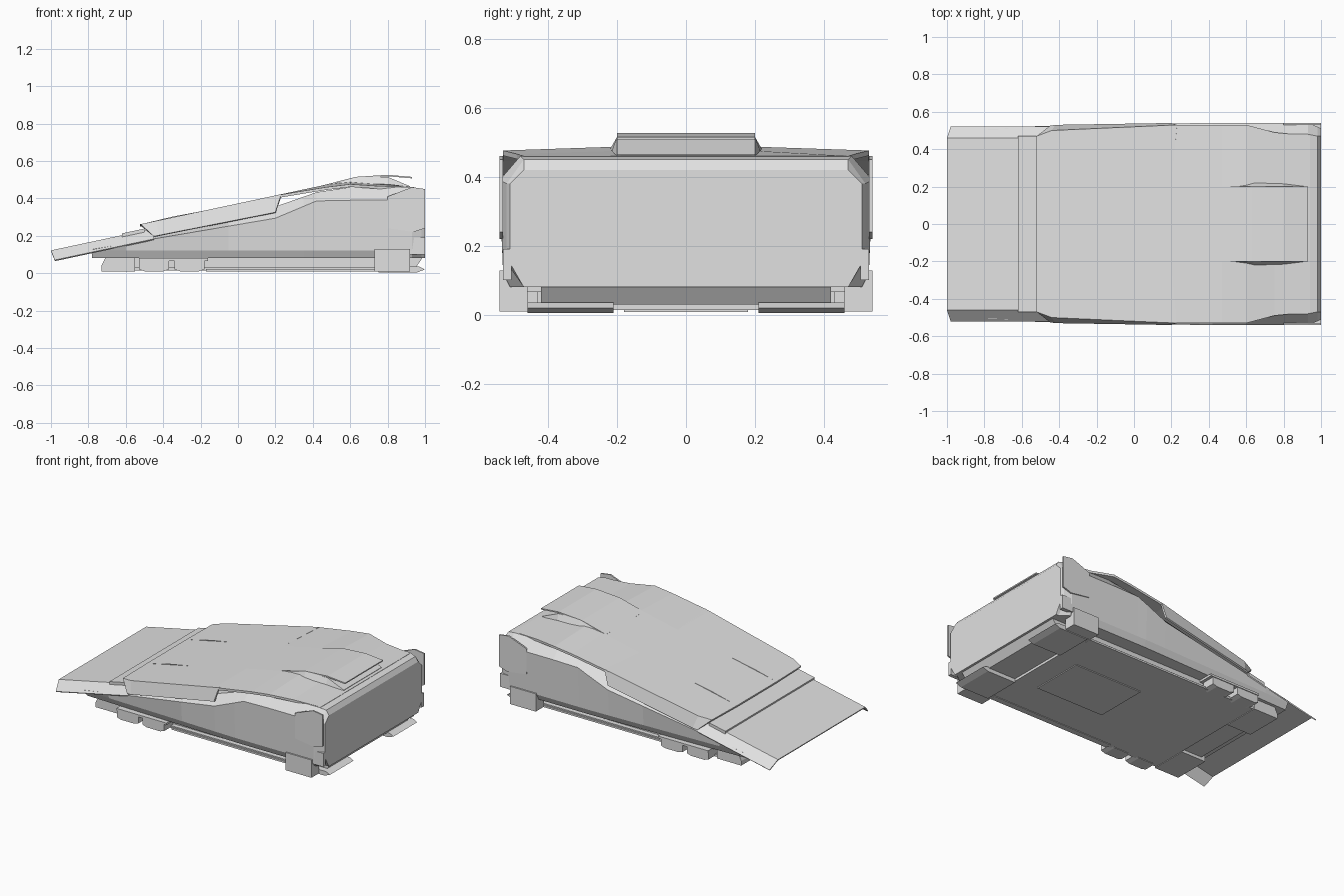
import bpy, bmesh

cube = bpy.data.objects.get("Cube")
if cube:
    bpy.data.objects.remove(cube, do_unlink=True)

grey = bpy.data.materials.new("light grey")
grey.use_nodes = True
shade = (0.75, 0.75, 0.75, 1)
grey.diffuse_color = shade
grey.node_tree.nodes["Principled BSDF"].inputs["Base Color"].default_value = shade

# Shared measurements
nose, tail = -1, 1
side, rim, spine = 0.54, 0.47, 0.2
belly, floor = 0.08, 0.01
deck = 0.46


def finish(name, bm):
    bmesh.ops.remove_doubles(bm, verts=bm.verts, dist=0.0005)
    bmesh.ops.recalc_face_normals(bm, faces=bm.faces)
    mesh = bpy.data.meshes.new(name)
    bm.to_mesh(mesh)
    bm.free()
    mesh.materials.append(grey)
    obj = bpy.data.objects.new(name, mesh)
    bpy.context.collection.objects.link(obj)
    return obj


def skin(bm, loops):
    """Join closed point loops into a capped solid."""
    rings = [[bm.verts.new(point) for point in loop] for loop in loops]
    for ring, following in zip(rings, rings[1:]):
        for i in range(len(ring)):
            bm.faces.new((ring[i - 1], ring[i], following[i], following[i - 1]))
    bm.faces.new(rings[0])
    bm.faces.new(rings[-1])


def loft(name, sections):
    """Skin rings given as (x, half profile of (y, z)), mirrored over y."""
    bm = bmesh.new()
    skin(bm, [[(x, y, z) for y, z in half] + [(x, -y, z) for y, z in reversed(half)]
              for x, half in sections])
    return finish(name, bm)


def prism(name, profile, inner, outer):
    """Extrude an (x, z) outline between two widths, on both sides."""
    bm = bmesh.new()
    for sign in (1, -1):
        skin(bm, [[(x, sign * y, z) for x, z in profile] for y in (inner, outer)])
    return finish(name, bm)


def wide_prism(name, profile, half_width):
    """Extrude an (x, z) outline right across the model."""
    bm = bmesh.new()
    skin(bm, [[(x, y, z) for x, z in profile] for y in (-half_width, half_width)])
    return finish(name, bm)


def block(front, back, bottom, top):
    return [(front, bottom), (back, bottom), (back, top), (front, top)]


def sheet(name, rows, thickness):
    """Bent panel: every row is a half line of (x, y, z), mirrored over y."""
    bm = bmesh.new()
    lines = []
    for row in rows:
        full = [(x, -y, z) for x, y, z in reversed(row)] + list(row)
        lines.append([bm.verts.new(point) for point in full])
    for line, following in zip(lines, lines[1:]):
        for i in range(len(line) - 1):
            bm.faces.new((line[i], following[i], following[i + 1], line[i + 1]))
    obj = finish(name, bm)
    up = sum(face.normal.z * face.area for face in obj.data.polygons)
    mod = obj.modifiers.new("thickness", 'SOLIDIFY')
    mod.thickness = thickness
    mod.offset = -1 if up > 0 else 1
    return obj


# Wedge hull: belly edge, undercut, side wall, shoulder and roof follow slopes
def hull_ring(x):
    swell = max(0, x - 0.2)
    shoulder = min(0.39, 0.26 + 0.17 * x + 0.25 * swell)
    roof = min(deck, 0.31 + 0.23 * x + 0.12 * swell)
    wide = min(side, 0.53 + 0.03 * x)
    return (x, [(wide - 0.1, belly), (wide - 0.03, belly), (wide - floor, min(0.12, shoulder)),
                (wide, shoulder), (wide - 0.06, roof)])


def tail_ring(x, wide, roof):
    return (x, [(0.43, belly), (rim, belly), (wide, 0.15), (wide, 0.38), (rim, roof)])


stations = [-0.78, -0.6, -0.05, spine, 0.35, 0.42, 0.6, 0.93]
loft("hull", [hull_ring(x) for x in stations]
     + [tail_ring(0.98, 0.52, 0.45), tail_ring(tail, 0.51, 0.42)])

# Tail corner plates framing the end face
prism("rear_corner_plate", [(0.8, 0.24), (0.94, 0.22), (tail, 0.24), (tail, 0.45),
                            (0.93, deck), (0.8, 0.41)], 0.53, side)
prism("rear_lower_plate", block(0.9, tail, 0.1, 0.19), 0.505, 0.53)


# Front visor with turned-down sides, running under the lid
def visor_z(x):
    return 0.335 + 0.213 * x


def visor_row(x, setback=0):
    edge = x + setback
    return [(x, deck, visor_z(x)), (edge, 0.52, visor_z(edge) - 0.056)]


sheet("visor", [visor_row(nose, 0.02), visor_row(-0.45)], 0.008)
wide_prism("visor_step", [(x, visor_z(x) + lift) for x, lift in
                          ((-0.62, -floor), (-0.62, floor), (-0.5, floor), (-0.5, -floor))], rim)


# Long lid with steep side flaps
def lid_z(x):
    return 0.373 + 0.213 * x


def lid_row(x, crease_x, crease, edge_x, edge, drop):
    return [(x, spine, lid_z(x)), (crease_x, crease, lid_z(crease_x)),
            (edge_x, edge, lid_z(edge_x) - drop)]


sheet("lid", [lid_row(-0.525, -0.52, rim, -0.45, 0.525, belly),
              lid_row(-0.44, -0.44, 0.5, -0.42, 0.53, belly),
              lid_row(spine, 0.23, 0.53, spine, side, 0.09)], 0.012)


# Rear of the lid, settling onto the deck
def settle_row(x, width, middle, edge):
    return [(x, spine, middle), (x, width, edge)]


sheet("lid_rear", [settle_row(spine, 0.53, lid_z(spine), lid_z(spine)),
                   settle_row(0.47, 0.53, lid_z(0.47), deck),
                   settle_row(0.6, 0.53, 0.487, 0.476),
                   settle_row(0.75, 0.49, 0.475, 0.466),
                   settle_row(0.94, rim, deck, deck)], 0.015)

# Slim ridges on the lid
prism("lid_ridge", [(x, lid_z(x) + lift) for x, lift in
                    ((-0.5, 0), (-0.35, 0.004), (-0.19, 0), (-0.35, -floor))], 0.205, 0.212)

# Raised tail scoop: sloping core, overhanging lip, tapered cheeks
lip = 0.515
wide_prism("tail_scoop", [(0.45, 0.45), (0.62, 0.51), (0.69, lip), (0.93, deck), (0.93, 0.45)],
           0.19)
sheet("scoop_lip", [[(x, spine, z)] for x, z in
                    ((0.45, 0.469), (0.63, lip), (0.8, 0.526), (0.93, lip))], 0.008)


def cheek_ring(x, bulge, top):
    return (x, [(0.17, deck), (spine + bulge, deck + bulge), (spine, top)])


loft("scoop_cheeks", [cheek_ring(0.5, 0, 0.47), cheek_ring(0.64, 0.02, lip),
                      cheek_ring(0.8, 0.015, lip), cheek_ring(0.92, 0, deck + 0.005)])

# Underbody with a slanted tail edge
wide_prism("belly", [(-0.7, 0.03), (0.95, 0.03), (0.985, belly), (-0.7, 0.1)], 0.42)
wide_prism("belly_plate", block(-0.55, 0.75, 0.014, 0.03), 0.45)
wide_prism("belly_hatch", block(0.1, 0.6, 0.008, 0.016), 0.18)

# Bumper plates at both ends
prism("rear_bumper", [(0.75, 0.005), (0.96, 0.005), (tail, 0.02), (0.97, 0.035),
                      (0.75, 0.035)], 0.21, deck)
prism("front_bumper", [(-0.73, floor), (-0.55, floor), (-0.55, belly), (-0.71, belly),
                       (-0.73, 0.04)], 0.21, deck)

# Feet: solid block at the tail, linked blocks near the nose
prism("rear_foot", block(0.73, 0.92, floor, 0.128), deck, side)
for front in (-0.53, -0.34):
    back = front + 0.16
    prism("front_foot", [(front, 0.02), (front + 0.03, floor), (back - 0.03, floor),
                         (back, 0.02), (back, 0.07), (front, 0.07)], 0.43, 0.52)
prism("foot_rail", block(-0.53, -0.16, 0.066, belly), 0.42, 0.525)
prism("side_rail", block(-0.17, 0.73, floor, 0.022), 0.42, deck)
